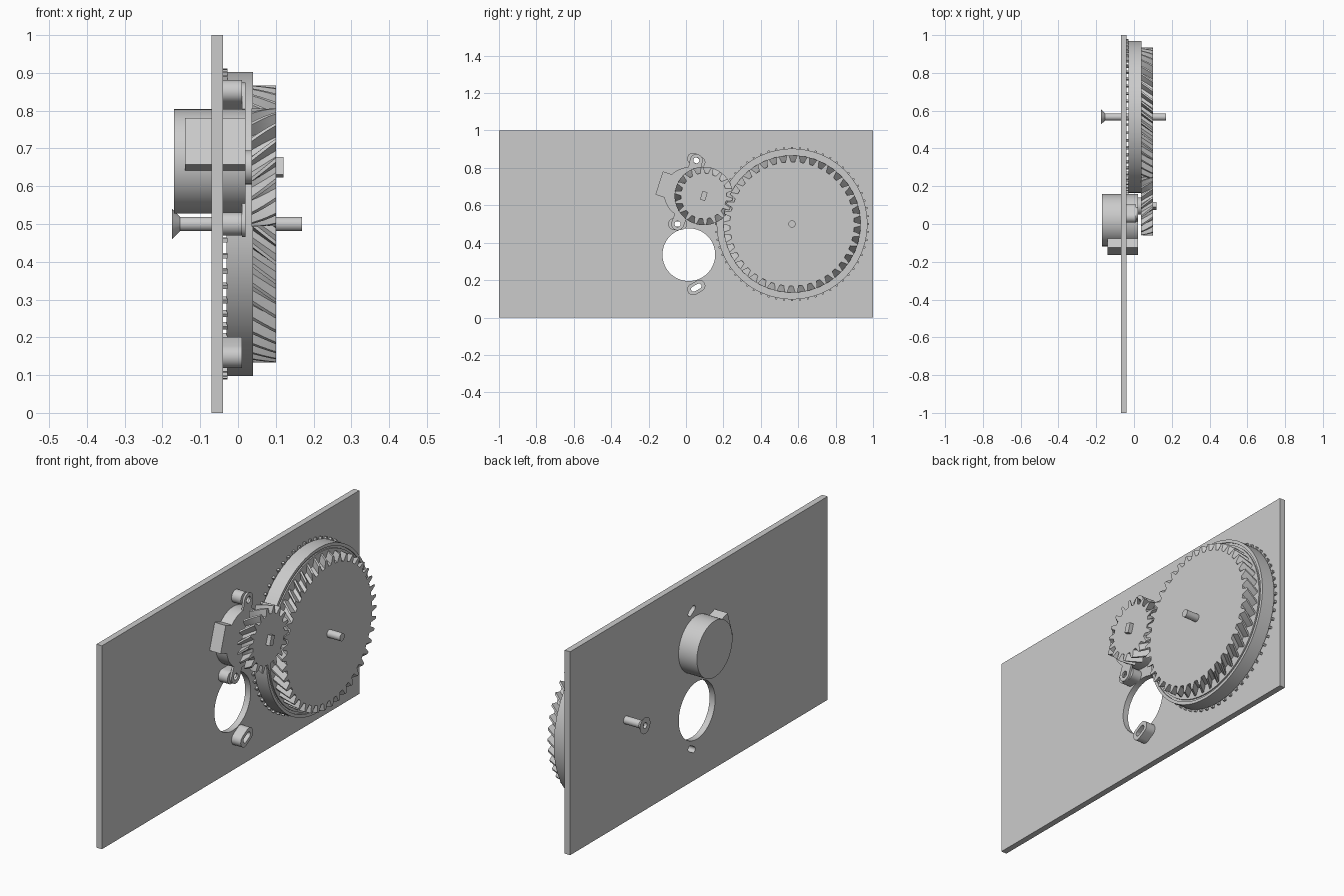
import bpy, bmesh
from math import sin, cos, pi, radians, atan2
from mathutils import Matrix

if "Cube" in bpy.data.objects:
    bpy.data.objects.remove(bpy.data.objects["Cube"])

grey = bpy.data.materials.new("plain_grey")
grey.use_nodes = True
colour = (0.6, 0.6, 0.6, 1)
grey.diffuse_color = colour
grey.node_tree.nodes["Principled BSDF"].inputs["Base Color"].default_value = colour

# Everything is drawn in (y, z) and extruded along x
TO_YZ = Matrix(((0, 0, 1, 0), (1, 0, 0, 0), (0, 1, 0, 0), (0, 0, 0, 1)))


def finish(name, bm):
    bmesh.ops.remove_doubles(bm, verts=bm.verts, dist=1e-5)
    bmesh.ops.recalc_face_normals(bm, faces=bm.faces)
    mesh = bpy.data.meshes.new(name)
    bm.to_mesh(mesh)
    bm.free()
    mesh.materials.append(grey)
    obj = bpy.data.objects.new(name, mesh)
    bpy.context.collection.objects.link(obj)
    bpy.ops.object.select_all(action='DESELECT')
    obj.select_set(True)
    bpy.context.view_layer.objects.active = obj
    bpy.ops.object.shade_smooth_by_angle(angle=radians(30))
    return obj


def circle(y, z, r, n=64):
    return [(y + r * cos(2 * pi * i / n), z + r * sin(2 * pi * i / n)) for i in range(n)]


def slot(y, z, r, half, angle, n=12):
    """Stadium outline centred on (y, z), pointing along angle."""
    pts = []
    for side in (0, pi):
        cy, cz = y + half * cos(angle + side), z + half * sin(angle + side)
        for i in range(n + 1):
            a = angle + side - pi / 2 + pi * i / n
            pts.append((cy + r * cos(a), cz + r * sin(a)))
    return pts


def prism(name, loops, x0, x1):
    """Extrude an outline; any further loops become holes."""
    curve = bpy.data.curves.new(name, 'CURVE')
    curve.dimensions = '2D'
    curve.fill_mode = 'BOTH'
    curve.extrude = (x1 - x0) / 2
    for pts in loops:
        spline = curve.splines.new('POLY')
        spline.points.add(len(pts) - 1)
        for p, (u, v) in zip(spline.points, pts):
            p.co = (u, v, 0, 1)
        spline.use_cyclic_u = True
    temp = bpy.data.objects.new(name, curve)
    mesh = bpy.data.meshes.new_from_object(temp)
    bm = bmesh.new()
    bm.from_mesh(mesh)
    bm.transform(Matrix.Translation(((x0 + x1) / 2, 0, 0)) @ TO_YZ)
    bpy.data.objects.remove(temp)
    bpy.data.curves.remove(curve)
    bpy.data.meshes.remove(mesh)
    return finish(name, bm)


def lathe(name, y, z, profile, n=96):
    """Revolve (x, radius) points around an x-parallel axis, with flat caps."""
    rings = [[(x, *p) for p in circle(y, z, r, n)] for x, r in profile]
    return loft(name, rings)


def loft(name, rings):
    bm = bmesh.new()
    rows = [[bm.verts.new(p) for p in ring] for ring in rings]
    n = len(rows[0])
    for a, b in zip(rows, rows[1:]):
        for i in range(n):
            j = (i + 1) % n
            bm.faces.new((a[i], a[j], b[j], b[i]))
    bm.faces.new(rows[0][::-1])
    bm.faces.new(rows[-1])
    return finish(name, bm)


def helical_gear(name, y, z, teeth, root, tip, x0, x1, phase, twist, steps=4):
    pitch = 2 * pi / teeth
    tooth = ((-0.30, root), (-0.20, (root + tip) / 2), (-0.10, tip),
             (0.10, tip), (0.20, (root + tip) / 2), (0.30, root))
    rings = []
    for s in range(steps + 1):
        t = s / steps
        turn = phase + twist * (t - 0.5)
        ring = []
        for k in range(teeth):
            for f, r in tooth:
                a = turn + (k + f) * pitch
                ring.append((x0 + (x1 - x0) * t, y + r * cos(a), z + r * sin(a)))
        rings.append(ring)
    return loft(name, rings)


WHEEL = (0.567, 0.5)
PINION = (0.095, 0.65)
MOTOR = (0.02, 0.666)

# Mounting points: y, z, slot angle
mounts = [(0.055, 0.84, radians(-30)), (-0.045, 0.5, 0), (0.055, 0.16, radians(30))]

# Base plate with the spare motor hole and the slots
spare_hole = circle(0.015, 0.336, 0.141)
plate_edge = [(-1, 0), (1, 0), (1, 1), (-1, 1)]
slots = [slot(y, z, 0.014, 0.016, a) for y, z, a in mounts]
prism("base_plate", [plate_edge, spare_hole] + slots, -0.07, -0.04)

# Slotted bosses on the plate
for (y, z, a), hole in zip(mounts, slots):
    prism("slotted_boss", [slot(y, z, 0.031, 0.02, a), hole], -0.04, 0.01)

# Motor can, side terminal block, ears and shaft
lathe("motor_can", *MOTOR, [(-0.17, 0.138), (0.02, 0.138)])
tilt = radians(162)
corners = ((0.10, -0.065), (0.172, -0.065), (0.172, 0.065), (0.10, 0.065))
block = [(MOTOR[0] + u * cos(tilt) - v * sin(tilt),
          MOTOR[1] + u * sin(tilt) + v * cos(tilt)) for u, v in corners]
prism("terminal_block", [block], -0.14, 0.02)
for y, z, a in mounts[:2]:
    toward = atan2(MOTOR[1] - z, MOTOR[0] - y)
    ear = slot(y + 0.04 * cos(toward), z + 0.04 * sin(toward), 0.034, 0.04, toward)
    prism("motor_ear", [ear, circle(y, z, 0.016, 24)], 0.01, 0.02)
lathe("motor_hub", *PINION, [(0.02, 0.045), (0.036, 0.045)], 48)
shaft_angle = radians(72)
flat = [(PINION[0] + u * cos(shaft_angle) - v * sin(shaft_angle),
         PINION[1] + u * sin(shaft_angle) + v * cos(shaft_angle))
        for u, v in ((-0.024, -0.014), (0.024, -0.014), (0.024, 0.014), (-0.024, 0.014))]
prism("motor_shaft", [flat], 0.03, 0.12)

# Meshing helical gears
mesh_angle = atan2(PINION[1] - WHEEL[1], PINION[0] - WHEEL[0])
helical_gear("large_gear", *WHEEL, 42, 0.332, 0.367, 0.035, 0.10,
             mesh_angle + pi / 42, 0.14)
helical_gear("pinion_gear", *PINION, 18, 0.122, 0.156, 0.036, 0.10,
             mesh_angle + pi, -0.33)

# Wheel rim with a shallow groove in its front face
lathe("wheel_rim", *WHEEL, [(-0.03, 0.403), (0.04, 0.403), (0.04, 0.388),
                            (0.034, 0.388), (0.034, 0.378), (0.04, 0.378)])

# Ring of small nubs behind the rim
bm = bmesh.new()
for k in range(60):
    spin = Matrix.Rotation(2 * pi * k / 60, 4, 'X')
    place = Matrix.Translation((-0.034, *WHEEL)) @ spin @ Matrix.Translation((0, 0.403, 0))
    bmesh.ops.create_cube(bm, size=1, matrix=place @ Matrix.Diagonal((0.012, 0.018, 0.011, 1)))
finish("rim_nubs", bm)

# Countersunk axle screw with a recessed socket
lathe("axle_screw", *WHEEL, [(-0.16, 0.014), (-0.175, 0.014), (-0.175, 0.040),
                             (-0.153, 0.019), (0.17, 0.019)], 48)
